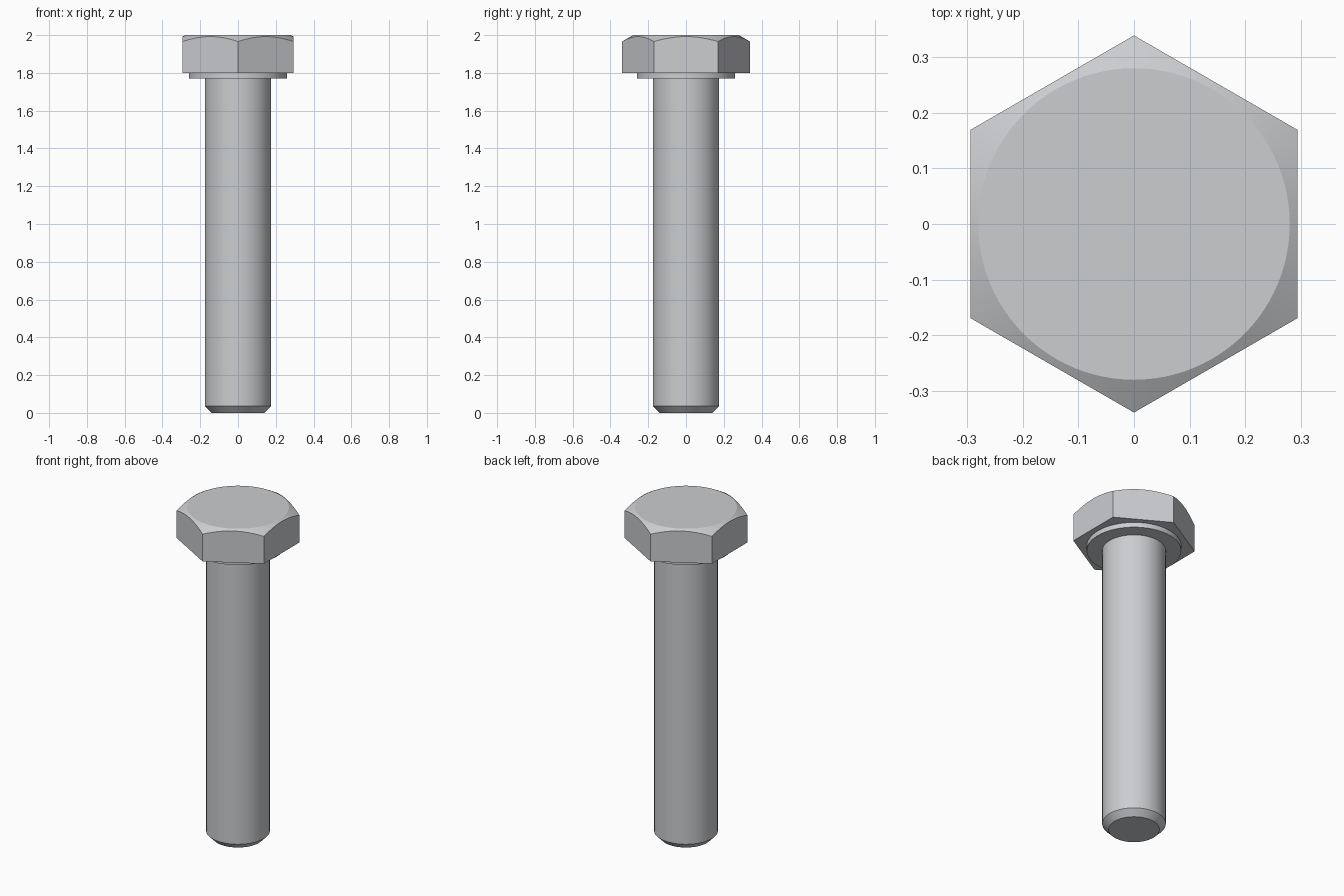
import bpy
import bmesh
import math

cube = bpy.data.objects.get("Cube")
if cube:
    bpy.data.objects.remove(cube, do_unlink=True)

SEGMENTS = 96

steel = bpy.data.materials.new("steel grey")
steel.use_nodes = True
colour = (0.6, 0.61, 0.63, 1)
steel.diffuse_color = colour
steel.node_tree.nodes["Principled BSDF"].inputs["Base Color"].default_value = colour


def hex_radius(angle, apothem):
    """Distance to the side of a hexagon whose corners lie on the y axis."""
    sector = math.radians(60)
    return apothem / math.cos((angle + sector / 2) % sector - sector / 2)


def loft(name, rings):
    """Skin a stack of rings; each ring maps an angle to (radius, height)."""
    bm = bmesh.new()
    loops = []
    for ring in rings:
        loop = []
        for i in range(SEGMENTS):
            angle = math.tau * i / SEGMENTS
            r, z = ring(angle)
            loop.append(bm.verts.new((r * math.cos(angle), r * math.sin(angle), z)))
        loops.append(loop)
    for low, high in zip(loops, loops[1:]):
        for i in range(SEGMENTS):
            j = (i + 1) % SEGMENTS
            bm.faces.new((low[i], low[j], high[j], high[i]))
    bm.faces.new(loops[0][::-1])
    bm.faces.new(loops[-1])
    mesh = bpy.data.meshes.new(name)
    bm.to_mesh(mesh)
    bm.free()
    mesh.materials.append(steel)
    obj = bpy.data.objects.new(name, mesh)
    bpy.context.collection.objects.link(obj)
    bpy.ops.object.select_all(action="DESELECT")
    obj.select_set(True)
    bpy.context.view_layer.objects.active = obj
    bpy.ops.object.shade_smooth_by_angle(angle=math.radians(20))
    return obj


def lathe(name, profile):
    return loft(name, [lambda angle, p=p: p for p in profile])


# Hexagonal head, its corners cut by a shallow cone around the flat top
APOTHEM, TOP_RADIUS, TOP = 0.2935, 0.28, 2.0
SLOPE = math.tan(math.radians(30))


def chamfer_edge(angle):
    r = hex_radius(angle, APOTHEM)
    return r, TOP - (r - TOP_RADIUS) * SLOPE


loft("hex_head", [
    lambda angle: (hex_radius(angle, APOTHEM), 1.8),
    chamfer_edge,
    lambda angle: (TOP_RADIUS, TOP),
])

# Round bearing collar under the head
lathe("collar", [(0.26, 1.77), (0.26, 1.8)])

# Plain shank with a chamfered tip
lathe("shank", [(0.14, 0), (0.175, 0.036), (0.175, 1.77)])
